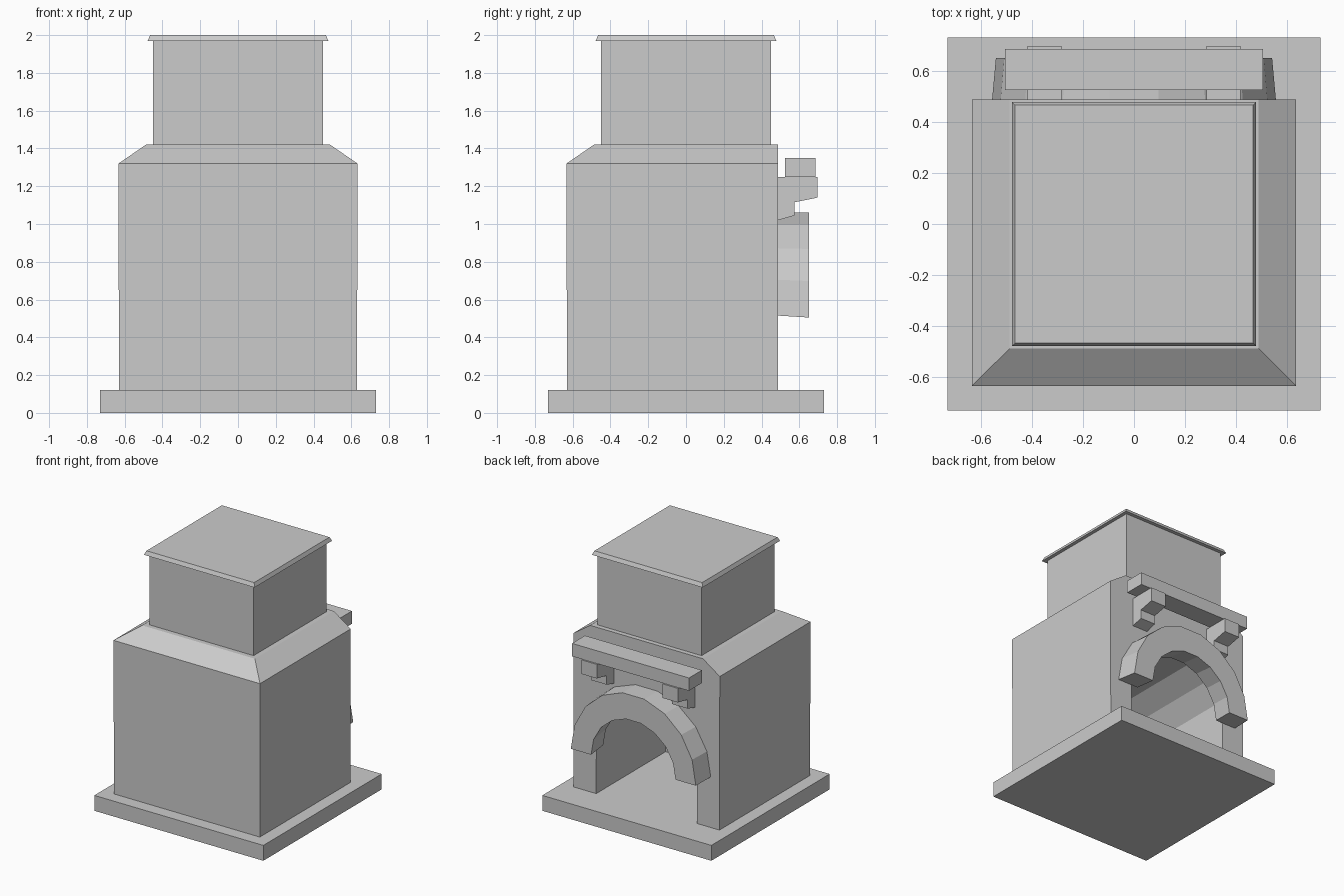
import bpy, bmesh, math

old = bpy.data.objects.get("Cube")
if old:
    bpy.data.objects.remove(old, do_unlink=True)

stone = bpy.data.materials.new("plain_grey_stone")
stone.use_nodes = True
GREY = (0.6, 0.6, 0.6, 1.0)
stone.diffuse_color = GREY
stone.node_tree.nodes["Principled BSDF"].inputs["Base Color"].default_value = GREY


def finish(name, bm):
    """Turn a bmesh into a flat shaded stone object."""
    bmesh.ops.recalc_face_normals(bm, faces=bm.faces)
    mesh = bpy.data.meshes.new(name)
    bm.to_mesh(mesh)
    bm.free()
    mesh.materials.append(stone)
    obj = bpy.data.objects.new(name, mesh)
    bpy.context.collection.objects.link(obj)
    return obj


def loft(name, rings, closed=False):
    """Skin equal-length rings of points; cap the ends unless closed."""
    bm = bmesh.new()
    loops = [[bm.verts.new(p) for p in ring] for ring in rings]
    n = len(loops[0])
    for a, b in zip(loops, loops[1:]):
        for i in range(n):
            j = (i + 1) % n
            bm.faces.new((a[i], a[j], b[j], b[i]))
    bm.faces.new(loops[0])
    bm.faces.new(loops[-1])
    return finish(name, bm)


def rect(x, y0, y1, z):
    return [(-x, y0, z), (x, y0, z), (x, y1, z), (-x, y1, z)]


def extrude_x(name, profile, x0, x1):
    """Extrude a (y, z) profile from x0 to x1."""
    return loft(name, [[(x, y, z) for y, z in profile] for x in (x0, x1)])


WALL = 0.487      # plane of the hearth wall
SPRING = 0.51     # height of the arch centre

# Base slab
loft("base_slab", [rect(0.73, -0.73, 0.73, z) for z in (0, 0.12)])

# Firebox body with sloped shoulders on three sides
body = loft("firebox_body", [
    rect(0.63, -0.63, WALL, 0.12),
    rect(0.633, -0.633, WALL, 1.32),
    rect(0.487, -0.487, WALL, 1.42),
])

# Hearth opening: straight jambs under a faceted vault
JAMB, VAULT = 0.435, 0.475
outline = [(-JAMB, 0.05), (JAMB, 0.05)]
for step in range(7):
    a = math.radians(24 + 22 * step)
    outline.append((max(-JAMB, min(JAMB, VAULT * math.cos(a))), SPRING + VAULT * math.sin(a)))
cutter = loft("hearth_cutter", [[(x, y, z) for x, z in outline] for y in (-0.37, 0.6)])
cut = body.modifiers.new("hearth", "BOOLEAN")
cut.operation = "DIFFERENCE"
cut.solver = "EXACT"
cut.object = cutter
bpy.context.view_layer.update()
cut_mesh = bpy.data.meshes.new_from_object(body.evaluated_get(bpy.context.evaluated_depsgraph_get()))
body.modifiers.clear()
body.data = cut_mesh
bpy.data.objects.remove(cutter, do_unlink=True)

# Chimney and its bevelled cap
loft("chimney", [rect(0.45, -0.45, 0.45, z) for z in (1.42, 1.97)])
loft("chimney_cap", [rect(0.478, -0.478, 0.478, 1.97), rect(0.465, -0.465, 0.465, 2.0)])

# Faceted arch surround, slightly tapering away from the wall
rings = []
SEGMENTS = 9
for i in range(SEGMENTS + 1):
    a = math.pi * i / SEGMENTS
    c, s = math.cos(a), math.sin(a)
    rings.append([(r * c, y, z + r * s) for r, y, z in (
        (0.375, WALL, 0.515), (0.555, WALL, 0.515),
        (0.54, 0.65, 0.505), (0.365, 0.65, 0.505))])
    # the crown stays level from the wall outwards
    rings[-1][2] = (0.54 * c, 0.65, 0.505 + 0.565 * s)
loft("arch_surround", rings)

# Mantel shelf
extrude_x("mantel_shelf", [(0.525, 1.25), (0.685, 1.25), (0.685, 1.35), (0.525, 1.35)], -0.505, 0.505)

# Stepped corbels with sloping undersides
corbel = [(WALL, 1.02), (0.575, 1.045), (0.575, 1.115), (0.697, 1.14), (0.697, 1.25), (WALL, 1.25)]
for side, x0 in (("right", -0.417), ("left", 0.283)):
    extrude_x(side + "_corbel", corbel, x0, x0 + 0.134)
